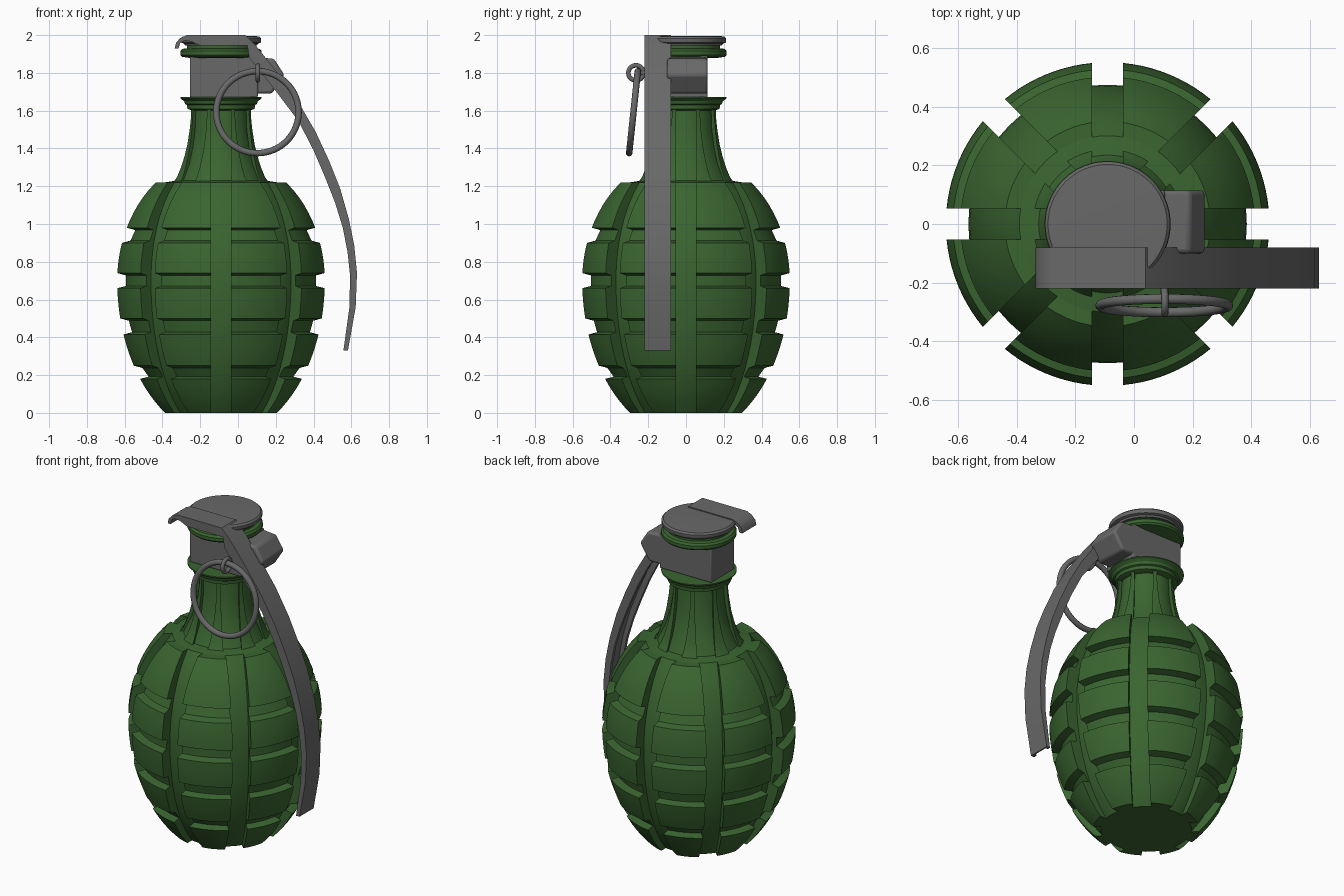
import bpy, bmesh, math
from mathutils import Vector, Matrix

cube = bpy.data.objects.get("Cube")
if cube:
    bpy.data.objects.remove(cube, do_unlink=True)


def material(name, rgb):
    m = bpy.data.materials.new(name)
    m.use_nodes = True
    m.diffuse_color = (*rgb, 1)
    m.node_tree.nodes["Principled BSDF"].inputs["Base Color"].default_value = (*rgb, 1)
    return m


GREEN = material("olive green", (0.042, 0.13, 0.03))
GREY = material("steel grey", (0.14, 0.14, 0.14))
AXIS = -0.09  # x of the body's axis


def finish(name, bm, mat, loc=(0, 0, 0), angle=30, bevel=0):
    bmesh.ops.recalc_face_normals(bm, faces=bm.faces)
    me = bpy.data.meshes.new(name)
    bm.to_mesh(me)
    bm.free()
    me.materials.append(mat)
    ob = bpy.data.objects.new(name, me)
    ob.location = loc
    bpy.context.collection.objects.link(ob)
    if bevel:
        mod = ob.modifiers.new("bevel", "BEVEL")
        mod.width, mod.segments = bevel, 3
    bpy.ops.object.select_all(action="DESELECT")
    ob.select_set(True)
    bpy.context.view_layer.objects.active = ob
    bpy.ops.object.shade_smooth_by_angle(angle=math.radians(angle))
    return ob


def loft(bm, rings):
    """Bridge closed rings of points and cap both ends."""
    rows = [[bm.verts.new(p) for p in ring] for ring in rings]
    n = len(rows[0])
    for a, b in zip(rows, rows[1:]):
        for i in range(n):
            j = (i + 1) % n
            bm.faces.new((a[i], a[j], b[j], b[i]))
    bm.faces.new(rows[0])
    bm.faces.new(rows[-1])


def lathe(name, profile, mat, n=64):
    bm = bmesh.new()
    turn = [math.tau * i / n for i in range(n)]
    loft(bm, [[(r * math.cos(a), r * math.sin(a), z) for a in turn] for r, z in profile])
    return finish(name, bm, mat, (AXIS, 0, 0))


def prism(name, outline, y0, y1, mat=GREY, bevel=0):
    bm = bmesh.new()
    loft(bm, [[(x, y, z) for x, z in outline] for y in (y0, y1)])
    return finish(name, bm, mat, bevel=bevel)


def torus(name, major, minor, matrix, n=64, m=12):
    bm = bmesh.new()
    grid = []
    for i in range(n):
        a = math.tau * i / n
        row = []
        for j in range(m):
            b = math.tau * j / m
            r = major + minor * math.cos(b)
            p = Vector((r * math.cos(a), r * math.sin(a), minor * math.sin(b)))
            row.append(bm.verts.new(matrix @ p))
        grid.append(row)
    for i in range(n):
        for j in range(m):
            k, l = (i + 1) % n, (j + 1) % m
            bm.faces.new((grid[i][j], grid[k][j], grid[k][l], grid[i][l]))
    return finish(name, bm, GREY, angle=60)


def egg(z):
    """Outer radius of the body at a height."""
    d = z - 0.7
    return 0.552 * math.sqrt(1 - (d / (0.834 if d < 0 else 0.672)) ** 2)


def ribs(name, profile, depth, half_gap=0.053, steps=10):
    """Eight raised wedges with parallel-sided gaps between them."""
    bm = bmesh.new()
    for k in range(8):
        rings = []
        for r, z in profile:
            def edge(rad):
                return math.asin(half_gap / rad)
            a0, inner = edge(r), max(r - depth, 0.14)
            a1 = min(edge(inner), math.pi / 8 - 0.005)
            arc = [(r, a0 + (math.pi / 4 - 2 * a0) * i / steps) for i in range(steps + 1)]
            arc += [(inner, math.pi / 4 - a1), (inner, a1)]
            rings.append([(q * math.cos(a + k * math.pi / 4),
                           q * math.sin(a + k * math.pi / 4), z) for q, a in arc])
        loft(bm, rings)
    return finish(name, bm, GREEN, (AXIS, 0, 0))


# Body core, seen as the floor of the upright grooves, with the slim neck
core = [(egg(z) * 0.86, z) for z in [1.22 * i / 20 for i in range(21)]]
core += [(0.235, 1.23), (0.19, 1.32), (0.165, 1.41), (0.15, 1.5), (0.145, 1.61)]
lathe("body_core", core, GREEN)

# Raised body blocks in bands, with stepped level grooves between the bands
bands = [(0, 0.18), (0.25, 0.415), (0.5, 0.66), (0.74, 0.9), (0.98, 1.22)]
blocks = []
for low, high in bands:
    if low:
        blocks.append((egg(low) - 0.045, low - 0.012))
    blocks += [(egg(z), z) for z in [low + (high - low) * i / 6 for i in range(7)]]
    if high < 1.2:
        blocks.append((egg(high) - 0.045, high + 0.012))
ribs("body_blocks", blocks, 0.13)

# Neck ribs and collar
ribs("neck_ribs", [(0.262, 1.215), (0.238, 1.25), (0.218, 1.3), (0.2, 1.36), (0.186, 1.42),
                   (0.174, 1.5), (0.167, 1.57), (0.167, 1.62)], 0.05)
lathe("neck_collar", [(0.15, 1.6), (0.178, 1.61), (0.18, 1.63), (0.19, 1.635),
                      (0.195, 1.65), (0.215, 1.665), (0.215, 1.672), (0.16, 1.672)], GREEN)

# Fuse head: block, sloped lug, green seal and cap
prism("head_block", [(-0.255, 1.67), (0.105, 1.67), (0.105, 1.89), (-0.255, 1.89)],
      -0.12, 0.115, bevel=0.008)
prism("head_lug", [(0.06, 1.69), (0.18, 1.69), (0.245, 1.79), (0.19, 1.875), (0.06, 1.885)],
      -0.1, 0.115, bevel=0.015)
lathe("head_seal", [(0.17, 1.88), (0.205, 1.885), (0.215, 1.895), (0.215, 1.915),
                    (0.205, 1.927), (0.18, 1.93), (0.18, 1.96)], GREEN)
lathe("head_cap", [(0.19, 1.945), (0.195, 1.955), (0.21, 1.96), (0.213, 1.97),
                   (0.213, 1.983), (0.203, 1.993), (0.19, 1.994)], GREY)

# Lever: channel section with a top plate, curled tip and curved handle
Y0, Y1 = -0.22, -0.08
outer = [(0.04, 2), (0.09, 1.95), (0.19, 1.825), (0.32, 1.645), (0.41, 1.49), (0.48, 1.34),
         (0.54, 1.19), (0.586, 1.03), (0.615, 0.89), (0.63, 0.74), (0.623, 0.56), (0.582, 0.33)]
inner = [(0.06, 1.88), (0.1, 1.83), (0.18, 1.73), (0.32, 1.545), (0.4, 1.39), (0.46, 1.25),
         (0.515, 1.11), (0.555, 0.98), (0.58, 0.85), (0.593, 0.73), (0.59, 0.56), (0.558, 0.33)]
skin = [(o[0] + (i[0] - o[0]) * 0.35, o[1] + (i[1] - o[1]) * 0.35) for o, i in zip(outer, inner)]
prism("lever_skin", outer + skin[::-1], Y0, Y1)
for side, a in (("front", Y0), ("back", Y1 - 0.02)):
    prism("lever_flange_" + side, outer + inner[::-1], a, a + 0.02)
prism("lever_top", [(-0.335, 1.93), (-0.328, 1.96), (-0.305, 1.985), (-0.27, 2), (0.04, 2),
                    (0.09, 1.95), (0.05, 1.945), (-0.2, 1.945), (-0.245, 1.965),
                    (-0.28, 1.972), (-0.305, 1.96), (-0.315, 1.93)], Y0, Y1)

# Safety pin: shaft, eye and tilted pull ring
bm = bmesh.new()
bmesh.ops.create_cone(bm, cap_ends=True, segments=16, radius1=0.014, radius2=0.014, depth=0.2,
                      matrix=Matrix.Translation((0.105, -0.14, 1.8)) @ Matrix.Rotation(math.pi / 2, 4, "X"))
finish("pin_shaft", bm, GREY)
torus("pin_eye", 0.04, 0.012, Matrix.Translation((0.105, -0.265, 1.8)) @ Matrix.Rotation(math.pi / 2, 4, "Y"), 32)
torus("pull_ring", 0.218, 0.017, Matrix.Translation((0.103, -0.278, 1.592)) @
      Matrix.Rotation(math.radians(84), 4, "X"))
